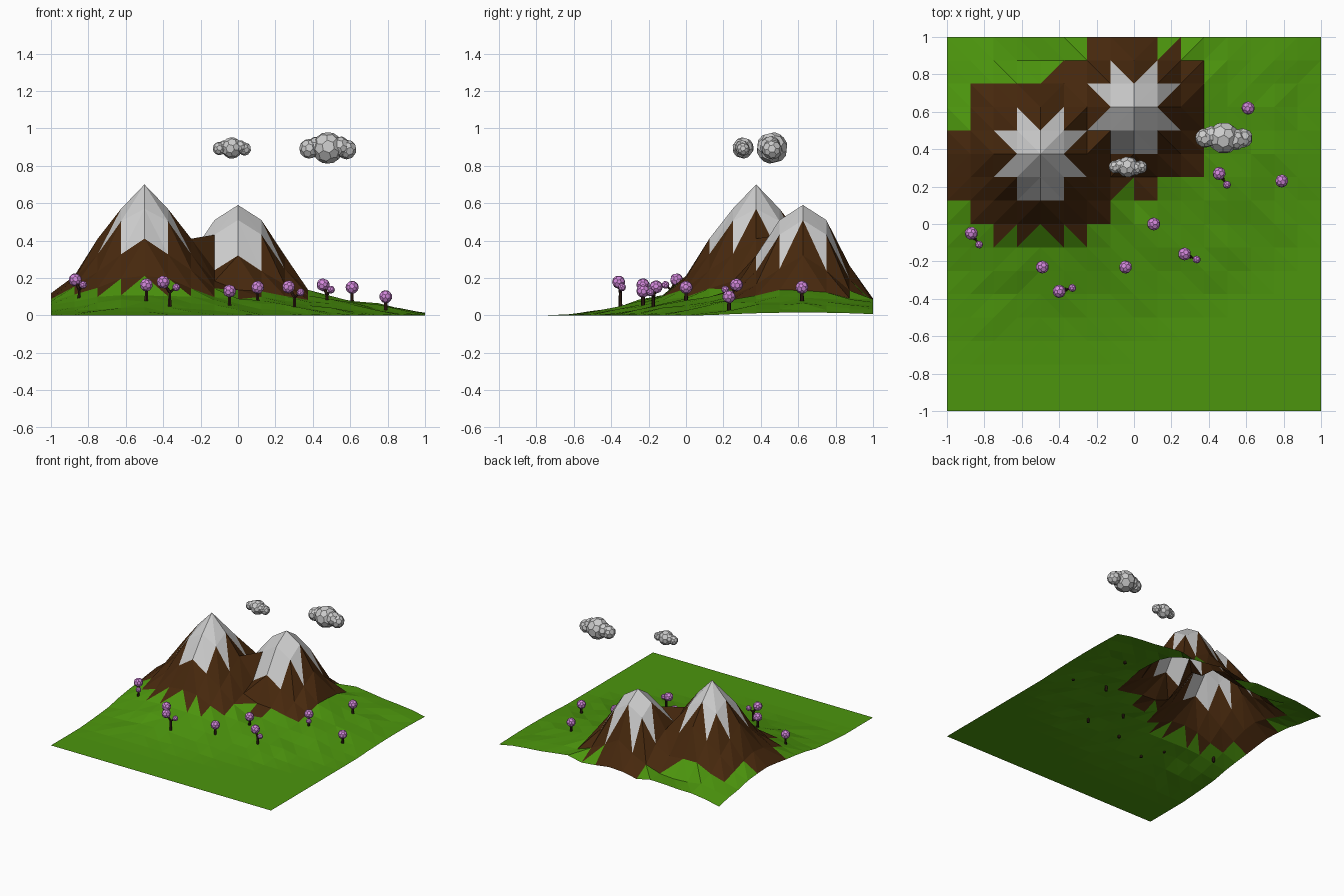
import bpy, bmesh, math, random
from mathutils import Vector, Matrix

if "Cube" in bpy.data.objects:
    bpy.data.objects.remove(bpy.data.objects["Cube"])

random.seed(4)
C = 0.125  # terrain cell size


def material(name, rgb):
    m = bpy.data.materials.new(name)
    m.diffuse_color = (*rgb, 1)
    m.use_nodes = True
    m.node_tree.nodes["Principled BSDF"].inputs["Base Color"].default_value = m.diffuse_color
    return m


GRASS = material("grass", (0.072, 0.30, 0.004))
ROCK = material("rock", (0.062, 0.021, 0.004))
SNOW = material("snow", (0.8, 0.8, 0.8))
BLOSSOM = material("blossom", (0.66, 0.25, 0.72))
BARK = material("bark", (0.03, 0.012, 0.006))


def finish(bm, name, mats=()):
    me = bpy.data.meshes.new(name)
    bm.to_mesh(me)
    bm.free()
    for m in mats:
        me.materials.append(m)
    ob = bpy.data.objects.new(name, me)
    bpy.context.collection.objects.link(ob)
    return ob


# Mountain height profiles, one value per cell of distance from the peak
PEAKS = [((-4, 3), (.70, .57, .41, .205, .11, .08, .045, .026, .012, 0)),
         ((0, 5), (.59, .51, .32, .14, .095, .08, .055, .035, .015, 0))]


def height(i, j):
    best = 0
    for (a, b), prof in PEAKS:
        r = math.hypot(i - a, j - b)
        k = int(r)
        if k + 1 < len(prof):
            h = prof[k] + (prof[k + 1] - prof[k]) * (r - k)
            if 2 < r < 2.5:  # gullies beside the straight ridges
                h -= .035
            best = max(best, h)
    if j < -3:
        best *= max(0, (j + 7) / 4)
    if j > 6 and best > .1:  # steeper back slope
        best *= .8 if j == 7 else .6
    return best


def inside(x, y, poly):
    hit = False
    for (x1, y1), (x2, y2) in zip(poly, poly[1:] + poly[:1]):
        if (y1 > y) != (y2 > y) and x < x1 + (y - y1) * (x2 - x1) / (y2 - y1):
            hit = not hit
    return hit


# Snow star and rock outlines in cells
STAR = [(0, 1), (1, 2), (1, 1), (2, 1), (1, 0), (2, -1), (1, -1), (1, -2),
        (-1, -2), (-1, -1), (-2, -1), (-1, 0), (-2, 1), (-1, 1), (-1, 2)]
ROCK_EDGE = [(-8, 4), (-7, 4), (-7, 6), (-4, 6), (-3, 7), (-2, 7), (-2, 8), (1, 8),
             (1, 7), (2, 8), (2, 7), (3, 7), (3, 2), (1, 2), (1, 1), (0, 1), (-1, 2),
             (-1, 0), (-2, 0), (-2, -1), (-3, 0), (-3, -1), (-4, 0), (-5, -1),
             (-5, 0), (-6, -1), (-6, 0), (-7, 0), (-7, 1), (-8, 1)]

# Terrain: triangulated grid with ridges running away from the nearest peak
bm = bmesh.new()
grid = {}
for i in range(-8, 9):
    for j in range(-8, 9):
        z = height(i, j)
        if 0.015 < z < 0.3:
            z += random.uniform(-.01, .01)
        grid[i, j] = bm.verts.new((i * C, j * C, max(z, 0)))
for i in range(-8, 8):
    for j in range(-8, 8):
        mx, my = i + .5, j + .5
        a, b = min((p for p, _ in PEAKS), key=lambda p: math.hypot(mx - p[0], my - p[1]))
        q = [(i, j), (i + 1, j), (i + 1, j + 1), (i, j + 1)]
        if (mx - a) * (my - b) < 0:
            q = q[1:] + q[:1]
        for tri in ((q[0], q[1], q[2]), (q[0], q[2], q[3])):
            f = bm.faces.new([grid[p] for p in tri])
            cx, cy = sum(p[0] for p in tri) / 3, sum(p[1] for p in tri) / 3
            if any(inside(cx - p[0], cy - p[1], STAR) for p, _ in PEAKS):
                f.material_index = 2
            elif inside(cx, cy, ROCK_EDGE):
                f.material_index = 1
finish(bm, "terrain", (GRASS, ROCK, SNOW))


def ball(bm, pos, r):
    # coarse ball: icosahedron with cut corners
    rot = Matrix.Rotation(random.uniform(0, 3), 4, Vector((1, .6, .4)).normalized())
    new = bmesh.ops.create_icosphere(bm, subdivisions=1, radius=r * 1.15,
                                     matrix=Matrix.Translation(pos) @ rot)["verts"]
    bmesh.ops.bevel(bm, geom=new, offset=33, offset_type='PERCENT', segments=1,
                    profile=.5, affect='VERTICES')


def stick(bm, p, q, r1, r2):
    p, q = Vector(p), Vector(q)
    d = q - p
    old = set(bm.faces)
    bmesh.ops.create_cone(bm, cap_ends=True, segments=6, radius1=r1, radius2=r2, depth=d.length,
                          matrix=Matrix.Translation((p + q) / 2) @ d.to_track_quat('Z', 'Y').to_matrix().to_4x4())
    for f in bm.faces:
        if f not in old:
            f.material_index = 1


# Trees: base height, crown centre, optional small side crown
TREES = [(.07, (.61, .62, .15), None), (.03, (.79, .23, .10), None),
         (.06, (.105, 0, .15), None), (.045, (-.045, -.23, .13), None),
         (.08, (-.49, -.23, .163), None),
         (.05, (.455, .27, .163), (.497, .21, .138)),
         (.025, (.27, -.16, .152), (.335, -.19, .123)),
         (.045, (-.40, -.36, .178), (-.33, -.342, .15)),
         (.065, (-.87, -.05, .19), (-.828, -.11, .163))]
for n, (base, crown, side) in enumerate(TREES):
    bm = bmesh.new()
    c = Vector(crown)
    ball(bm, c, .035)
    if side:
        s = Vector(side)
        ball(bm, s, .021)
        foot = (c + s) / 2
        fork = Vector((foot.x, foot.y, c.z - .055))
        stick(bm, fork, c, .009, .007)
        stick(bm, fork, s, .007, .005)
    else:
        foot, fork = c, c
    stick(bm, (foot.x, foot.y, base - .01), fork, .011, .008)
    finish(bm, f"tree_{n + 1}", (BLOSSOM, BARK))

# Clouds: clusters of faceted balls, offsets and radii scaled per cloud
PUFFS = [(0, 0, 0, 1), (-1.17, 0, -.05, .62), (1.2, 0, -.1, .62), (-.72, .1, .05, .66), (.75, -.1, .08, .66)]
for name, pos, s in (("large_cloud", (.48, .46, .895), .085), ("small_cloud", (-.033, .305, .895), .057)):
    bm = bmesh.new()
    for x, y, z, r in PUFFS:
        ball(bm, Vector(pos) + Vector((x, y, z)) * s, r * s)
    finish(bm, name)
